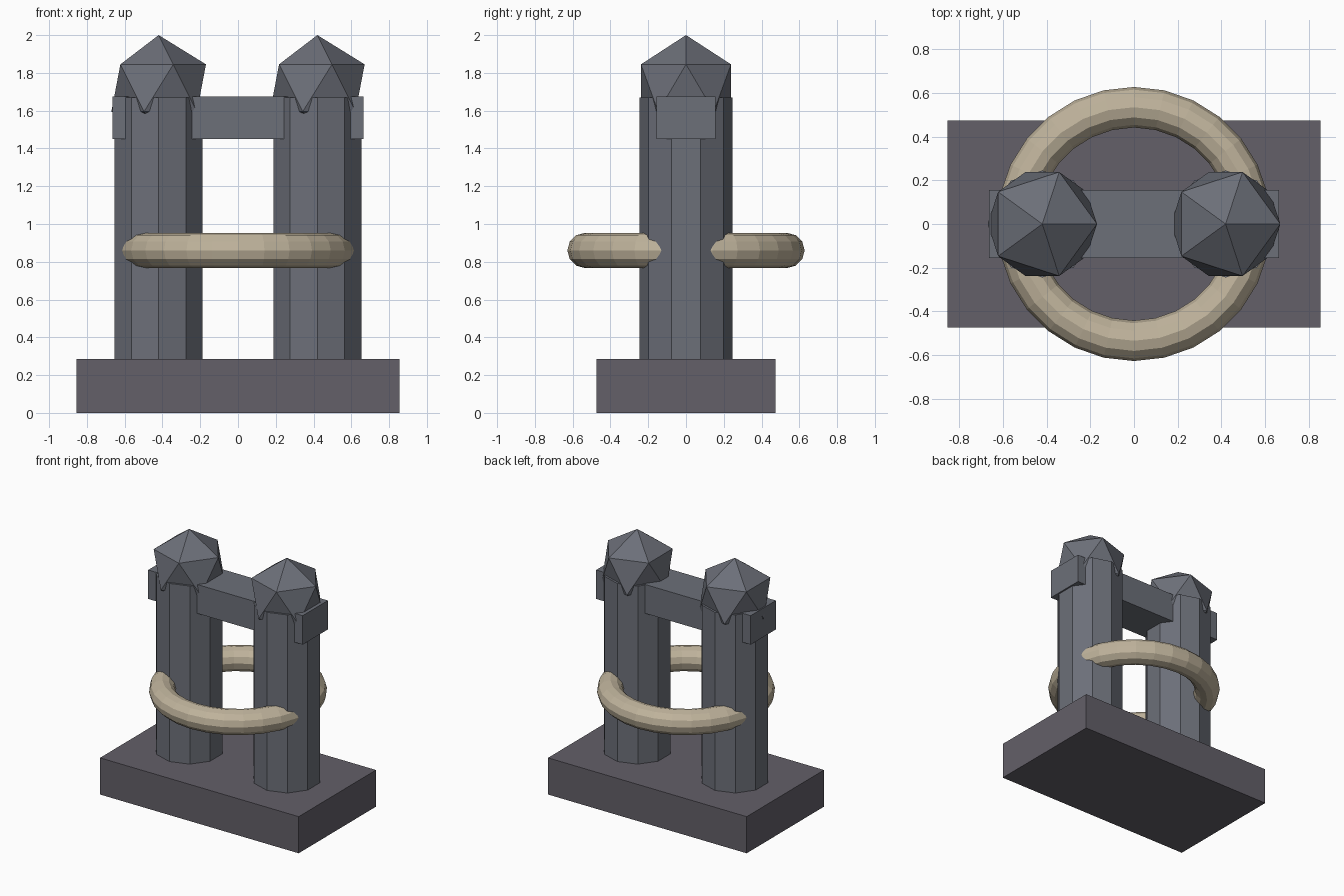
import bpy

if "Cube" in bpy.data.objects:
    bpy.data.objects.remove(bpy.data.objects["Cube"])


def material(name, rgb):
    m = bpy.data.materials.new(name)
    m.diffuse_color = (*rgb, 1)
    m.use_nodes = True
    m.node_tree.nodes["Principled BSDF"].inputs["Base Color"].default_value = m.diffuse_color
    return m


def finish(name, mat):
    ob = bpy.context.object
    ob.name = ob.data.name = name
    ob.data.materials.append(mat)
    return ob


def box(name, size, z0, mat):
    bpy.ops.mesh.primitive_cube_add(size=1, location=(0, 0, z0 + size[2] / 2))
    ob = finish(name, mat)
    ob.scale = size
    bpy.ops.object.transform_apply(location=False, rotation=False, scale=True)


dark_stone = material("dark_stone", (0.125, 0.115, 0.14))
stone = material("stone", (0.15, 0.16, 0.19))
tan = material("tan", (0.52, 0.45, 0.33))

# Base slab and the beam passing through both columns
box("base", (1.71, 0.95, 0.285), 0, dark_stone)
box("crossbeam", (1.33, 0.31, 0.225), 1.45, stone)

# Ten-sided columns with faceted caps
for side, x in (("left", -0.42), ("right", 0.42)):
    bpy.ops.mesh.primitive_cylinder_add(
        vertices=10, radius=0.245, depth=1.385, location=(x, 0, 0.285 + 1.385 / 2))
    finish(side + "_column", stone)
    bpy.ops.mesh.primitive_ico_sphere_add(
        subdivisions=1, radius=0.28, location=(x, 0, 1.72))
    finish(side + "_cap", stone)

# Ring around the columns
bpy.ops.mesh.primitive_torus_add(
    major_segments=28, minor_segments=12, major_radius=0.535, minor_radius=0.093,
    location=(0, 0, 0.86))
finish("ring", tan)
